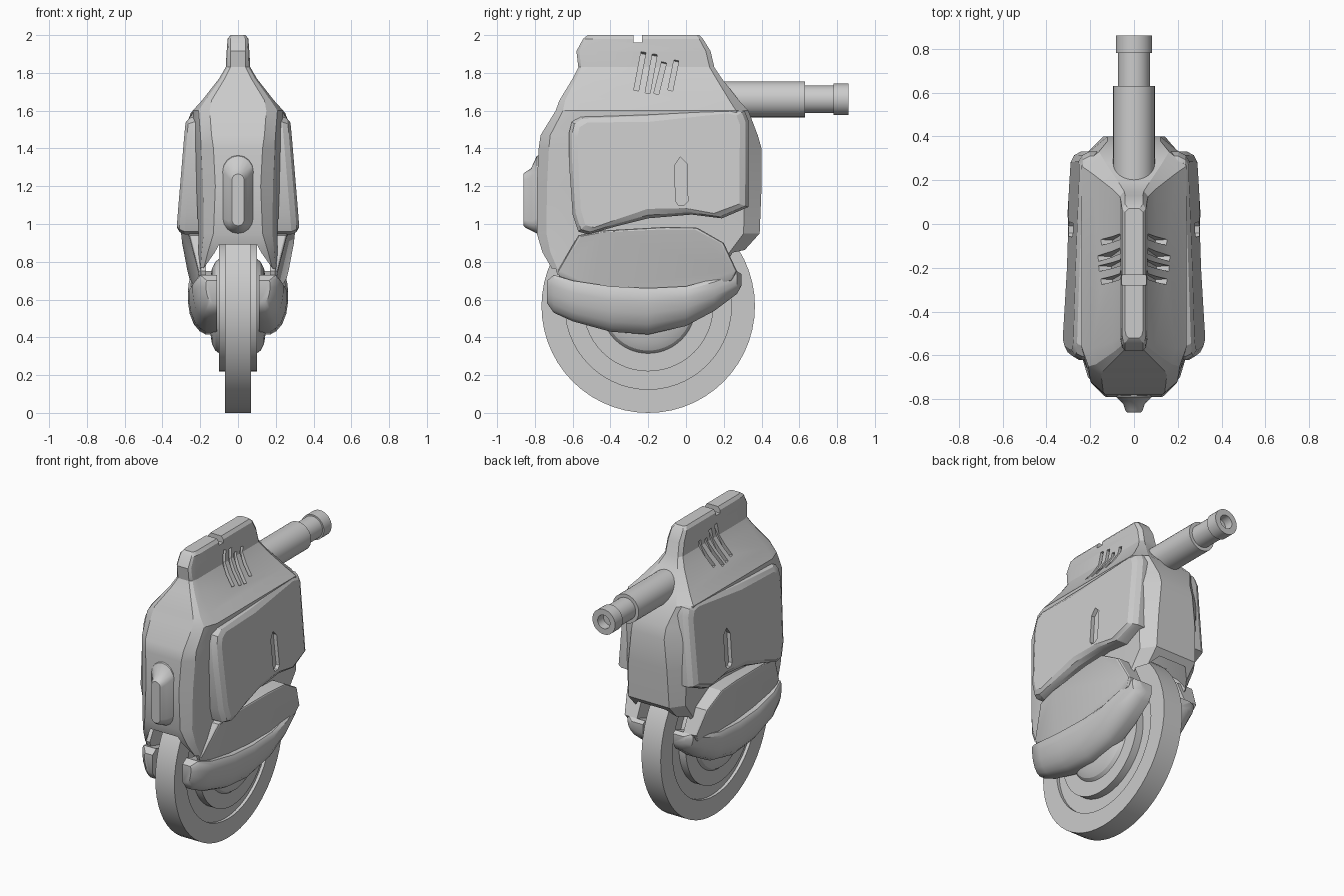
import bpy, bmesh
from math import sin, cos, pi
from mathutils import Vector, Matrix

if "Cube" in bpy.data.objects:
    bpy.data.objects.remove(bpy.data.objects["Cube"])


def loft(name, rings):
    """Skin a list of equal-length point rings and cap both ends."""
    bm = bmesh.new()
    vs = [[bm.verts.new(p) for p in r] for r in rings]
    n = len(vs[0])
    for r0, r1 in zip(vs, vs[1:]):
        for i in range(n):
            j = (i + 1) % n
            bm.faces.new((r0[i], r0[j], r1[j], r1[i]))
    bm.faces.new(vs[0])
    bm.faces.new(vs[-1])
    bmesh.ops.recalc_face_normals(bm, faces=bm.faces)
    me = bpy.data.meshes.new(name)
    bm.to_mesh(me)
    bm.free()
    ob = bpy.data.objects.new(name, me)
    bpy.context.collection.objects.link(ob)
    return ob


def lathe(name, profile, axis, centre, n=48):
    """Revolve (radius, height) pairs around the x or y axis."""
    rings = []
    for r, h in profile:
        ring = []
        for i in range(n):
            c, s = r * cos(2 * pi * i / n), r * sin(2 * pi * i / n)
            ring.append(Vector(centre) + Vector((h, c, s) if axis == 'x' else (c, h, s)))
        rings.append(ring)
    return loft(name, rings)


def cut(ob, cutter):
    m = ob.modifiers.new("cut", 'BOOLEAN')
    m.operation, m.solver, m.object = 'DIFFERENCE', 'EXACT', cutter
    bpy.context.view_layer.objects.active = ob
    bpy.ops.object.modifier_apply(modifier=m.name)
    bpy.data.objects.remove(cutter)


def finish(ob, mirror=False, angle=25):
    bpy.ops.object.select_all(action='DESELECT')
    ob.select_set(True)
    bpy.context.view_layer.objects.active = ob
    if mirror:
        m = ob.modifiers.new("mirror", 'MIRROR')
        m.use_mirror_merge = False
        bpy.ops.object.modifier_apply(modifier=m.name)
    bpy.ops.object.shade_smooth_by_angle(angle=angle * pi / 180)


def box(name, centre, size, rot=Matrix.Identity(3)):
    sq = [(-.5, -.5), (.5, -.5), (.5, .5), (-.5, .5)]
    return loft(name, [[Vector(centre) + rot @ Vector((a * size[0], b * size[1], h * size[2]))
                        for a, b in sq] for h in (-.5, .5)])


def shell(name, outline, surf, x_in, lip, inset):
    """Side plate: outline in (y, z), outer face on surf(y, z), chamfered rim."""
    cy = sum(p[0] for p in outline) / len(outline)
    cz = sum(p[1] for p in outline) / len(outline)

    def ring(k, f):
        pts = []
        for y, z in outline:
            d = Vector((cy - y, cz - z))
            d = d.normalized() * k
            pts.append((f(y + d.x, z + d.y), y + d.x, z + d.y))
        return pts
    return loft(name, [ring(0, lambda y, z: x_in),
                       ring(0, lambda y, z: surf(y, z) - lip),
                       ring(inset * .35, lambda y, z: surf(y, z) - lip * .35),
                       ring(inset, surf)])


# Main body with carrying ridge: z, front y, back y, front/side/back half widths, corner depth
SECTIONS = [
    (.73, -.69, .20, .19, .21, .17, .08), (.85, -.76, .30, .16, .21, .15, .14),
    (.95, -.79, .39, .13, .21, .15, .17), (1.2, -.79, .40, .12, .22, .14, .18),
    (1.4, -.78, .40, .13, .23, .12, .18), (1.47, -.77, .38, .14, .23, .12, .17),
    (1.6, -.69, .33, .15, .24, .16, .13), (1.655, -.67, .28, .14, .19, .13, .10),
    (1.77, -.60, .19, .07, .10, .07, .06), (1.83, -.57, .15, .04, .065, .045, .05),
    (1.915, -.58, .13, .04, .06, .04, .05), (1.98, -.545, .09, .04, .055, .04, .04),
    (2.0, -.52, .07, .025, .04, .025, .03)]
rings = []
for z, yf, yb, a, w, c, e in SECTIONS:
    half = [(a, yf), (.35 * a + .65 * w, yf + .3 * e), (w, yf + e), (w, yb - e / 2), (c, yb)]
    rings.append([(x, y, z) for x, y in half] + [(-x, y, z) for x, y in reversed(half)])
body = loft("body", rings)

# Wheel well, ridge notch and slanted vents
cut(body, lathe("well_cutter", [(.53, -.195), (.66, -.1), (.66, .1), (.53, .195)],
                'x', (0, -.2, .565)))
cut(body, box("notch_cutter", (0, -.255, 2), (.3, .045, .08)))
for top_y, top_z, bot_y, bot_z in [(-.225, 1.91, -.265, 1.70), (-.165, 1.90, -.205, 1.685),
                                   (-.115, 1.86, -.16, 1.68), (-.05, 1.87, -.085, 1.70)]:
    for s in (-1, 1):
        p = Vector((s * (.06 + (1.91 - top_z) * .33), top_y, top_z))
        q = Vector((s * (.06 + (1.91 - bot_z) * .33), bot_y, bot_z))
        up = (p - q).normalized()
        side = up.cross(Vector((1, 0, 0))).normalized()
        out = side.cross(up)
        rot = Matrix((out, side, up)).transposed()
        cut(body, box("vent_cutter", (p + q) / 2, (.065, .026, (p - q).length), rot))
finish(body)

# Upper side panels with recessed marker slots
upper = [(-.60, 1.05), (-.62, 1.33), (-.62, 1.48), (-.605, 1.54), (-.56, 1.57), (-.2, 1.59),
         (.26, 1.615), (.31, 1.60), (.33, 1.55), (.33, 1.09), (.19, 1.03), (.03, 1.05),
         (-.2, 1.03), (-.38, .985), (-.52, .945), (-.57, .96)]


def upper_surf(y, z):
    return .322 - (z - 1) * .085 - (y + .5) * .03


panel = shell("side_panel", upper, upper_surf, .17, .045, .05)
slot = [(-.055, 1.12), (-.06, 1.31), (-.03, 1.355), (.005, 1.32), (.01, 1.12), (-.01, 1.1), (-.04, 1.1)]
cut(panel, loft("slot_cutter", [[(upper_surf(y, z) + k, y, z) for y, z in slot] for k in (-.025, .05)]))
finish(panel, mirror=True)

# Lower side panels
lower = [(-.57, .94), (-.45, .965), (-.1, .985), (.06, .98), (.2, .90), (.27, .75), (.24, .70),
         (0, .64), (-.3, .64), (-.5, .66), (-.67, .72), (-.68, .75)]
finish(shell("lower_panel", lower, lambda y, z: .24 + (z - .75) * .22 + (y + .2) * .06,
             .17, .012, .015), mirror=True)

# Folded crescent pedals: y, top z, bottom z, outer x
PEDAL = [(-.735, .70, .58, .17), (-.70, .73, .53, .21), (-.6, .70, .485, .24), (-.4, .67, .43, .26),
         (-.2, .66, .415, .265), (0, .67, .46, .265), (.15, .71, .54, .26), (.27, .75, .63, .24),
         (.295, .735, .675, .20)]
SHAPE = [(0, 0), (.9, 0), (1, .1), (1, .3), (.94, .55), (.8, .78), (.6, .93), (.4, 1), (0, 1)]
finish(loft("pedal", [[(.11 + (xo - .11) * u, y, zt - (zt - zb) * v) for u, v in SHAPE]
                      for y, zt, zb, xo in PEDAL]), mirror=True, angle=35)

# Wheel with recessed rim, hub step and domed cap
side = [(.565, .07), (.44, .07), (.44, .05), (.345, .05), (.345, .10), (.25, .10), (.235, .12),
        (.20, .138), (.12, .15)]
finish(lathe("wheel", [(r, -h) for r, h in reversed(side)] + side, 'x', (0, -.2, .565), 56))

# Telescopic rear handle with hollow end
finish(lathe("trolley_handle", [(.095, .08), (.095, .63), (.073, .63), (.073, .78), (.083, .78),
                                (.083, .86), (.045, .86), (.045, .80)], 'y', (0, 0, 1.66), 32))

# Front lamp rising out of a flared base: y, half width, bottom z, top z
rings = []
for y, r, z0, z1 in [(-.70, .10, .95, 1.40), (-.79, .08, .95, 1.36), (-.82, .05, .965, 1.295),
                     (-.85, .04, .98, 1.275), (-.86, .032, .99, 1.265)]:
    rings.append([(r * cos(pi * i / 8), y, z1 - r + r * sin(pi * i / 8)) for i in range(9)] +
                 [(-r * cos(pi * i / 8), y, z0 + r - r * sin(pi * i / 8)) for i in range(9)])
finish(loft("front_lamp", rings), angle=35)
